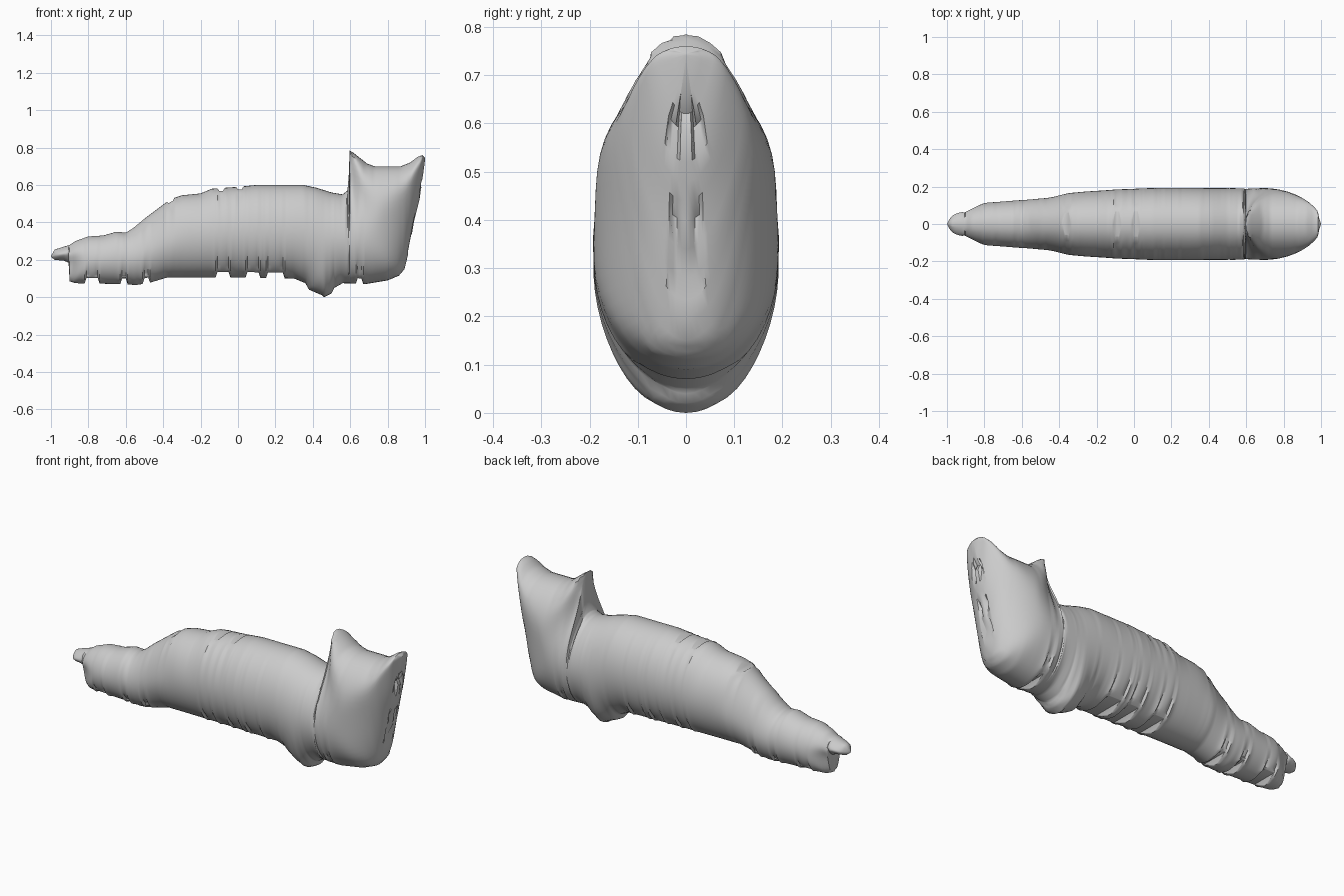
import bpy, bmesh, math
from mathutils import Vector

cube = bpy.data.objects.get("Cube")
if cube:
    bpy.data.objects.remove(cube, do_unlink=True)

# Side silhouette: back line with tail and ears, then belly line with paw and chest
back = [(-1, .22), (-.98, .255), (-.9, .28), (-.87, .3), (-.8, .325), (-.72, .33), (-.65, .35),
        (-.6, .345), (-.56, .37), (-.5, .42), (-.42, .48), (-.36, .525), (-.3, .545), (-.2, .555),
        (-.14, .58), (0, .59), (.1, .6), (.35, .6), (.42, .585), (.5, .56), (.56, .55), (.585, .57),
        (.592, .65), (.597, .785), (.62, .77), (.69, .715), (.73, .7), (.87, .7), (.92, .72),
        (.96, .75), (.985, .76), (1, .745)]
belly = [(-1, .215), (-.98, .2), (-.93, .195), (-.906, .185), (-.9, .085), (-.87, .075), (-.6, .07),
         (-.55, .065), (-.48, .075), (-.38, .105), (0, .105), (.3, .1), (.36, .075), (.38, .04),
         (.45, .01), (.46, 0), (.5, .02), (.515, .05), (.56, .075), (.68, .07), (.8, .09),
         (.86, .115), (.89, .15), (.9, .19), (.92, .28), (.94, .4), (.97, .52), (.985, .62), (1, .735)]
# Half thickness and rounding radius of the stuffed body along its length
thickness = [(-1, .08), (-.8, .115), (-.6, .13), (-.45, .145), (-.35, .17), (-.1, .187), (.1, .195), (1, .195)]
rounding = [(-1, .12), (-.6, .14), (-.45, .18), (-.3, .22), (0, .245), (1, .25)]
# Open gaps along the seam: centre and half length
back_gaps = [(-.36, .012), (-.09, .016), (.01, .01)]
belly_gaps = [(-.78, .035), (-.61, .02), (-.49, .015), (-.08, .03), (.08, .035), (.2, .045), (.65, .018)]
chest_gaps = [(.61, .018), (.42, .016), (.28, .016)]


def sample(line, x):
    for (x0, z0), (x1, z1) in zip(line, line[1:]):
        if x <= x1:
            return z0 + (z1 - z0) * (x - x0) / (x1 - x0)
    return line[-1][1]


def in_gap(gaps, x):
    return any(abs(x - c) <= half for c, half in gaps)


outline = [Vector(p) for p in back + belly[::-1]]
edges = [(a, b - a, (b - a).length_squared) for a, b in zip(outline, outline[1:] + outline[:1])]


def seam_distance(p):
    best = 1.0
    for a, ab, len2 in edges:
        f = min(1, max(0, (p - a).dot(ab) / len2))
        best = min(best, (p - a - ab * f).length_squared)
    return math.sqrt(best)


# Inflate the silhouette on a grid of columns
ROWS = 26
xs = sorted({round(-1 + i * .01, 3) for i in range(201)} | {p[0] for p in back + belly})
heights, depths = [], []
for x in xs:
    top = sample(back, x) - (.015 if in_gap(back_gaps, x) else 0)
    low = sample(belly, x) + (.03 if in_gap(belly_gaps, x) else 0)
    wide, radius = sample(thickness, x), sample(rounding, x)
    zs = [low + (top - low) * (1 - math.cos(math.pi * k / ROWS)) / 2 for k in range(ROWS + 1)]
    heights.append(zs)
    depths.append([wide * math.sqrt(1 - (1 - min(1, seam_distance(Vector((x, z))) / radius)) ** 2)
                   for z in zs])

# Soften the middle ridge
for _ in range(6):
    old = [row[:] for row in depths]
    for i in range(1, len(xs) - 1):
        for k in range(4, ROWS - 3):
            depths[i][k] = (2 * old[i][k] + old[i - 1][k] + old[i + 1][k]
                            + old[i][k - 1] + old[i][k + 1]) / 6

# Two mirrored shells joined into closed rings
bm = bmesh.new()
rings = []
for x, zs, ys in zip(xs, heights, depths):
    near = [bm.verts.new((x, -y, z)) for y, z in zip(ys, zs)]
    far = [bm.verts.new((x, y, z)) for y, z in zip(ys, zs)]
    rings.append(near + far[::-1])
for a, b in zip(rings, rings[1:]):
    for k in range(len(a)):
        n = (k + 1) % len(a)
        bm.faces.new((a[k], a[n], b[n], b[k]))
for v in bm.verts:
    if v.co.x > .88 and abs(v.co.y) < .035 and in_gap(chest_gaps, v.co.z):
        v.co.x -= .02
bmesh.ops.remove_doubles(bm, verts=bm.verts, dist=.0006)
bmesh.ops.recalc_face_normals(bm, faces=bm.faces)

mesh = bpy.data.meshes.new("stuffed_cat_body")
bm.to_mesh(mesh)
bm.free()
body = bpy.data.objects.new("stuffed_cat_body", mesh)
bpy.context.collection.objects.link(body)

# Plain light grey cloth
grey = bpy.data.materials.new("light_grey")
grey.use_nodes = True
grey.diffuse_color = (.6, .6, .6, 1)
grey.node_tree.nodes["Principled BSDF"].inputs["Base Color"].default_value = (.6, .6, .6, 1)
mesh.materials.append(grey)

bpy.context.view_layer.objects.active = body
body.select_set(True)
bpy.ops.object.shade_smooth_by_angle(angle=math.radians(50))
